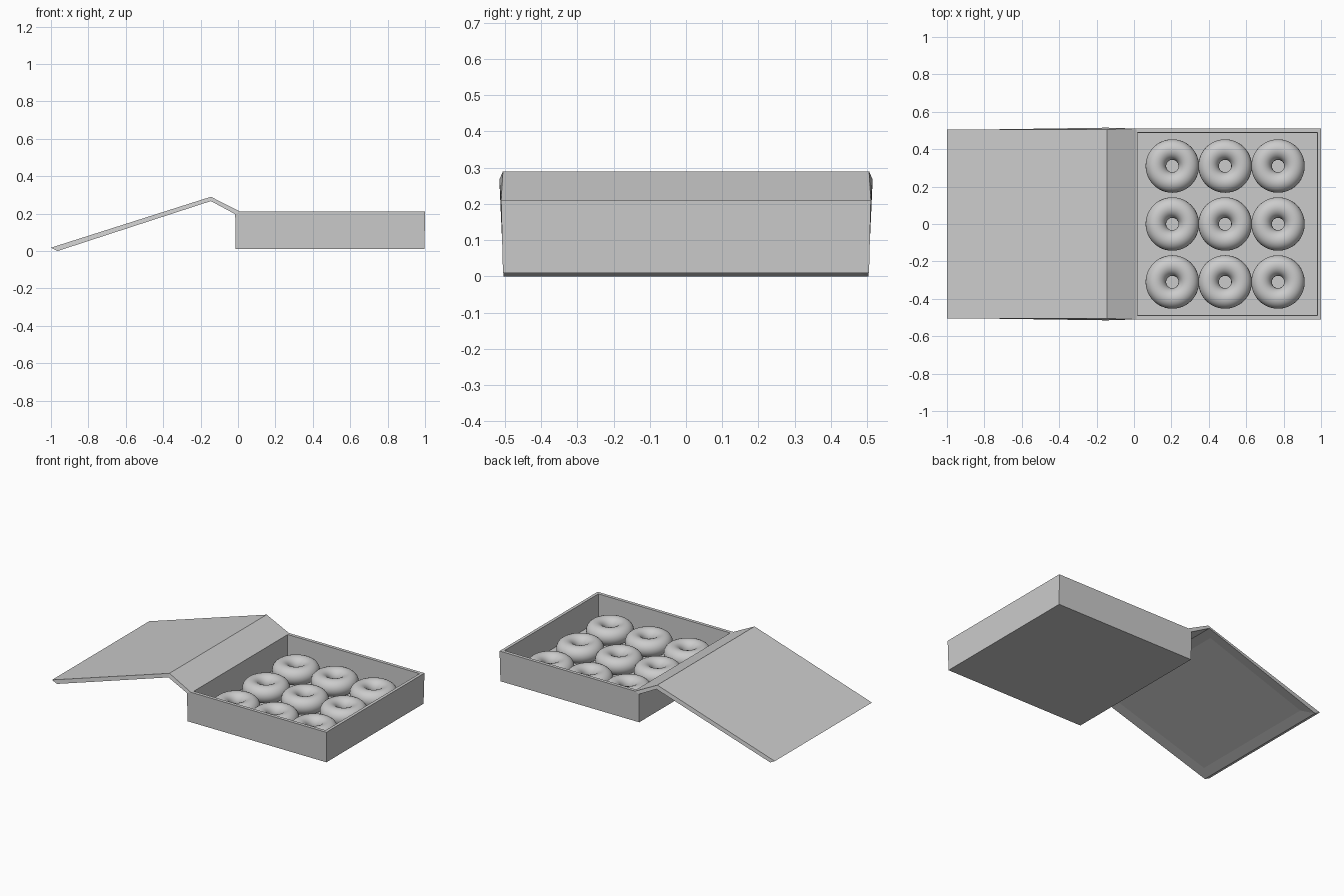
import bpy, bmesh

if "Cube" in bpy.data.objects:
    bpy.data.objects.remove(bpy.data.objects["Cube"])


def finish(name, bm):
    bmesh.ops.recalc_face_normals(bm, faces=bm.faces[:])
    mesh = bpy.data.meshes.new(name)
    bm.to_mesh(mesh)
    bm.free()
    obj = bpy.data.objects.new(name, mesh)
    bpy.context.collection.objects.link(obj)
    return obj


# Open tray: nested rectangular rings joined into walls, closed by two floors
def rect(bm, x0, x1, y, z):
    return [bm.verts.new(p) for p in
            ((x0, -y, z), (x1, -y, z), (x1, y, z), (x0, y, z))]


bm = bmesh.new()
rings = [rect(bm, -0.013, 0.997, 0.505, 0.01),
         rect(bm, -0.015, 1.0, 0.51, 0.21),
         rect(bm, 0.02, 0.98, 0.488, 0.21),
         rect(bm, 0.02, 0.978, 0.486, 0.032)]
for a, b in zip(rings, rings[1:]):
    for i in range(4):
        j = (i + 1) % 4
        bm.faces.new((a[i], a[j], b[j], b[i]))
bm.faces.new(rings[0])
bm.faces.new(rings[-1])
finish("tray", bm)

# Folded lid: (x, z, half width) along the top skin and the underside
top = [(0.013, 0.21, 0.51), (-0.145, 0.29, 0.505), (-1.0, 0.018, 0.505)]
under = [(-0.015, 0.197, 0.51), (-0.145, 0.267, 0.515), (-0.965, 0.0, 0.503)]
profile = top + under[::-1]
bm = bmesh.new()
near = [bm.verts.new((x, -w, z)) for x, z, w in profile]
far = [bm.verts.new((x, w, z)) for x, z, w in profile]
n = len(profile)
skin = []
for i in range(n):
    j = (i + 1) % n
    skin.append(bm.faces.new((near[i], near[j], far[j], far[i])))
for side in (near, far):
    bm.faces.new((side[0], side[1], side[4], side[5]))
    bm.faces.new((side[1], side[2], side[3], side[4]))
bmesh.ops.recalc_face_normals(bm, faces=bm.faces[:])
# Shallow recess in the underside of the large panel
bmesh.ops.inset_region(bm, faces=[skin[3]], thickness=0.09, depth=-0.005)
finish("lid", bm)

# Three by three ring doughnuts
for row, y in enumerate((-0.31, 0.0, 0.31)):
    for col, x in enumerate((0.205, 0.487, 0.77)):
        bpy.ops.mesh.primitive_torus_add(
            major_radius=0.088, minor_radius=0.055,
            major_segments=48, minor_segments=24, location=(x, y, 0.095))
        ring = bpy.context.object
        ring.name = f"doughnut_{row + 1}_{col + 1}"
        bpy.ops.object.shade_smooth_by_angle()
